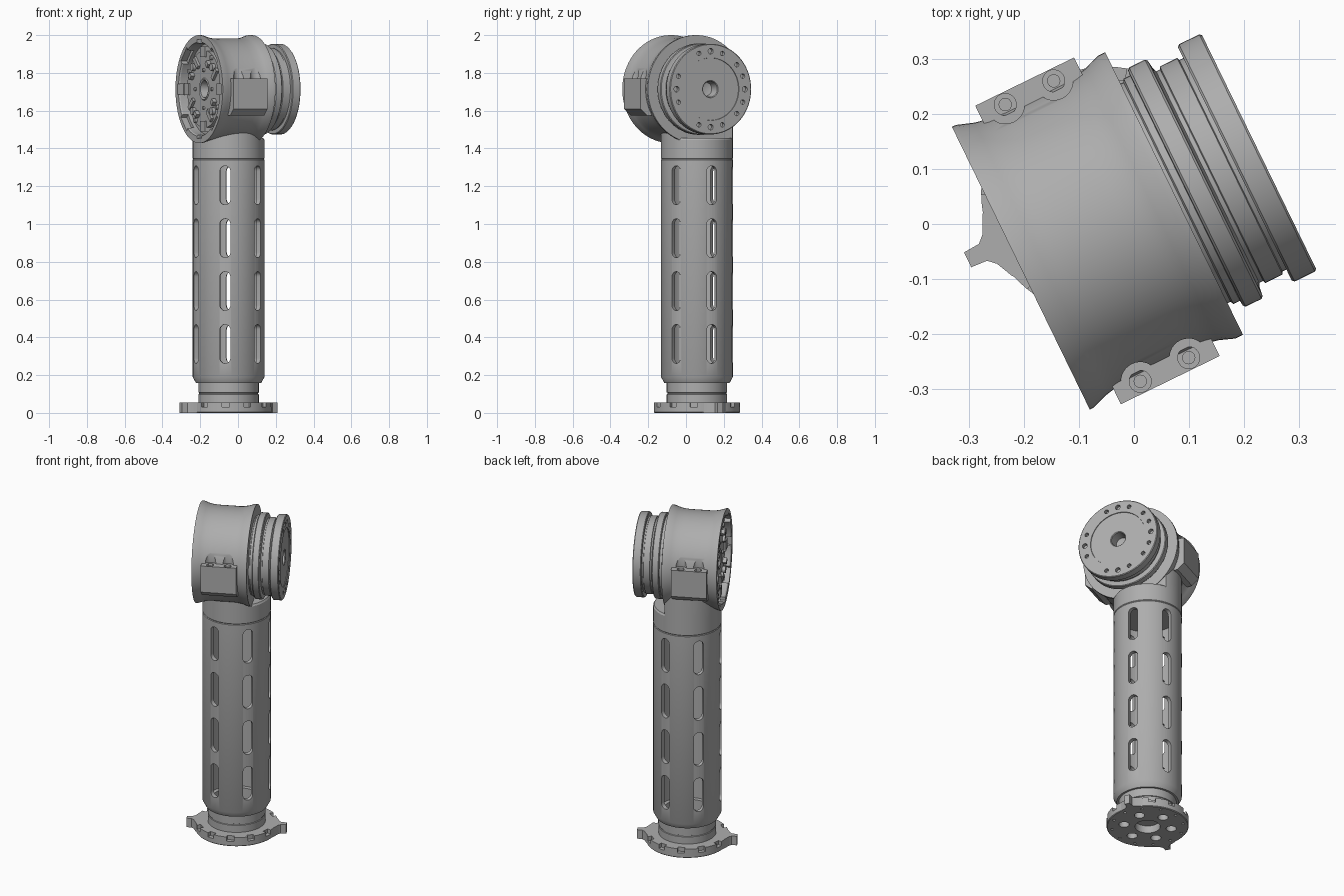
import bpy, bmesh, math
from math import radians, sin, cos, pi
from mathutils import Matrix, Vector

cube = bpy.data.objects.get("Cube")
if cube:
    bpy.data.objects.remove(cube, do_unlink=True)

grey = bpy.data.materials.new("machined_grey")
grey.use_nodes = True
GREY = (0.42, 0.42, 0.42, 1)
grey.diffuse_color = GREY
grey.node_tree.nodes["Principled BSDF"].inputs["Base Color"].default_value = GREY

T = lambda x, y, z: Matrix.Translation((x, y, z))
RZ = lambda deg: Matrix.Rotation(radians(deg), 4, 'Z')
LAY = Matrix.Rotation(pi / 2, 4, 'Y')        # lays a z axis along x
YAW = 26
COL = T(-0.05, 0.058, 0)                     # column axis
HEAD = T(-0.008, 0.016, 1.714) @ RZ(YAW)     # head frame, x along its axis
AXIS = HEAD @ LAY


def lathe(bm, profile, mat, seg=72, closed=False):
    """Spin (radius, height) points; open profiles start and end on the axis."""
    rings = []
    for r, z in profile:
        n = 1 if r == 0 else seg
        rings.append([bm.verts.new(mat @ Vector((r * cos(2 * pi * i / seg), r * sin(2 * pi * i / seg), z)))
                      for i in range(n)])
    pairs = list(zip(rings, rings[1:])) + ([(rings[-1], rings[0])] if closed else [])
    for a, b in pairs:
        for i in range(seg):
            quad = [a[i % len(a)], a[(i + 1) % len(a)], b[(i + 1) % len(b)], b[i % len(b)]]
            bm.faces.new(list(dict.fromkeys(quad)))


def prism(bm, pts, h, mat):
    low = [bm.verts.new(mat @ Vector((x, y, 0))) for x, y in pts]
    high = [bm.verts.new(mat @ Vector((x, y, h))) for x, y in pts]
    bm.faces.new(low)
    bm.faces.new(high)
    for i in range(len(pts)):
        j = (i + 1) % len(pts)
        bm.faces.new([low[i], low[j], high[j], high[i]])


def cyl(bm, r, h, mat, seg=24):
    prism(bm, [(r * cos(2 * pi * i / seg), r * sin(2 * pi * i / seg)) for i in range(seg)], h, mat)


def box(bm, x0, x1, y0, y1, z0, z1, mat):
    prism(bm, [(x0, y0), (x1, y0), (x1, y1), (x0, y1)], z1 - z0, mat @ T(0, 0, z0))


def part(name, bm):
    bmesh.ops.recalc_face_normals(bm, faces=bm.faces)
    me = bpy.data.meshes.new(name)
    bm.to_mesh(me)
    bm.free()
    ob = bpy.data.objects.new(name, me)
    bpy.context.collection.objects.link(ob)
    me.materials.append(grey)
    return ob


def cut(ob, bm):
    cutter = part("cutter", bm)
    cutter.hide_render = True
    mod = ob.modifiers.new("cut", 'BOOLEAN')
    mod.operation, mod.solver, mod.object = 'DIFFERENCE', 'EXACT', cutter
    dg = bpy.context.evaluated_depsgraph_get()
    ob_mesh = bpy.data.meshes.new_from_object(ob.evaluated_get(dg))
    ob.modifiers.clear()
    ob.data = ob_mesh
    bpy.data.objects.remove(cutter, do_unlink=True)


def turned(name, profile, mat, closed=False):
    bm = bmesh.new()
    lathe(bm, profile, mat, closed=closed)
    return part(name, bm)


# Base flange: disc with rim notches and bolt holes
base = turned("base_flange", [(0, 0), (0.224, 0), (0.228, 0.004), (0.228, 0.055), (0, 0.055)], COL)
bm = bmesh.new()
for k in range(12):
    if k % 6:
        box(bm, 0.205, 0.26, -0.02, 0.02, 0.03, 0.08, COL @ RZ(YAW + 30 * k))
    cyl(bm, 0.008, 0.03, COL @ RZ(YAW + 15 + 30 * k) @ T(0.2, 0, -0.01), 12)
for k in range(6):
    cyl(bm, 0.029, 0.045, COL @ RZ(30 + 60 * k) @ T(0.133, 0, -0.01))
cyl(bm, 0.07, 0.055, COL @ T(0, 0, -0.01), 48)
cut(base, bm)

# Locating tabs on the flange
for side, turn in (("left", 0), ("right", 180)):
    bm = bmesh.new()
    half = [(0.2, 0.09), (0.222, 0.06), (0.236, 0.03), (0.25, 0.017), (0.281, 0.015)]
    prism(bm, half + [(x, -y) for x, y in reversed(half)], 0.055, COL @ RZ(YAW + turn))
    part("base_tab_" + side, bm)

# Base neck with a small groove
turned("base_neck", [(0.14, 0.05), (0.16, 0.05), (0.16, 0.098), (0.156, 0.1), (0.156, 0.106),
                     (0.16, 0.108), (0.16, 0.165), (0.14, 0.165)], COL, True)

# Slotted hollow column
column = turned("column_tube", [(0.14, 0.157), (0.172, 0.157), (0.19, 0.19), (0.19, 1.34), (0.187, 1.344),
                                (0.165, 1.344), (0.165, 0.19), (0.14, 0.19)], COL, True)
W, L = 0.028, 0.075
stadium = [(s * L + W * cos(a), W * sin(a)) for s, start in ((1, -pi / 2), (-1, pi / 2))
           for a in [start + pi * i / 10 for i in range(11)]]
bm = bmesh.new()
for k in range(6):
    for row in range(4):
        prism(bm, stadium, 0.15, COL @ RZ(24.5 + 60 * k) @ T(0.1, 0, 0.365 + 0.28 * row) @ LAY)
cut(column, bm)

# Collar on top of the column
turned("collar", [(0, 1.344), (0.187, 1.344), (0.19, 1.348), (0.19, 1.445), (0.184, 1.455), (0, 1.455)], COL)

# Neck blending the collar into the head
neck = turned("head_neck", [(0, 1.44), (0.19, 1.44), (0.19, 1.63), (0, 1.63)], COL)
bm = bmesh.new()
box(bm, 0.085, 0.4, -0.4, 0.4, -0.4, 0.1, HEAD)
cut(neck, bm)
bm = bmesh.new()
cyl(bm, 0.255, 0.6, AXIS @ T(0, 0, -0.3), 72)
cut(neck, bm)

# Head housing: waisted drum, recessed on its rear face
housing = turned("head_housing", [
    (0, -0.12), (0.036, -0.12), (0.045, -0.19), (0.055, -0.195), (0.06, -0.19), (0.205, -0.19), (0.205, -0.165),
    (0.243, -0.165), (0.245, -0.213), (0.25, -0.22), (0.286, -0.22), (0.286, -0.212), (0.275, -0.18),
    (0.27, -0.155), (0.268, -0.12), (0.268, -0.01), (0.27, 0.02), (0.275, 0.045), (0.286, 0.075),
    (0.286, 0.09), (0, 0.09)], AXIS)
bm = bmesh.new()
for k in range(8):
    wide = 0.05 if k % 2 else 0.028
    box(bm, 0.225, 0.262, -wide, wide, -0.25, -0.185, AXIS @ RZ(45 * k))
cut(housing, bm)


# Bolt pads on both sides of the head
def bolts(r, z0, z1):
    bm = bmesh.new()
    for s in (-1, 1):
        for u in (-0.115, -0.017):
            cyl(bm, r, z1 - z0, HEAD @ T(u, s * 0.28, z0), 32)
    return bm


cut(housing, bolts(0.035, 0.055, 0.15))
for s, side in ((1, "left"), (-1, "right")):
    bm = bmesh.new()
    profile = [(0.2, -0.14), (0.262, -0.14), (0.302, -0.105), (0.302, 0.055), (0.2, 0.055)]
    stand = Matrix(((0, 0, 1, 0), (s, 0, 0, 0), (0, 1, 0, 0), (0, 0, 0, 1)))
    prism(bm, profile, 0.2, HEAD @ T(-0.165, 0, 0) @ stand)
    pad = part("bolt_pad_" + side, bm)
    cut(pad, bolts(0.02, 0.03, 0.08))
bm = bolts(0.012, 0.02, 0.045)
part("pad_screws", bm)

# Rear face fittings: standoffs, clamps and screws
bm = bmesh.new()
for k in range(4):
    M = AXIS @ RZ(45 + 90 * k)
    cyl(bm, 0.02, 0.02, M @ T(0.165, 0, -0.208), 20)
    box(bm, 0.12, 0.19, 0.03, 0.055, -0.204, -0.185, M)
    box(bm, 0.13, 0.155, -0.06, -0.03, -0.212, -0.185, M)
    cyl(bm, 0.012, 0.015, M @ T(0.185, -0.05, -0.203), 16)
    box(bm, 0.17, 0.225, -0.03, 0.03, -0.2, -0.16, M @ RZ(45))
    cyl(bm, 0.009, 0.012, M @ RZ(45) @ T(0.1, 0, -0.2), 16)
part("rear_fittings", bm)

# Output stack: stepped rings ending in the mounting disc
output = turned("output_disc", [
    (0, 0.08), (0.222, 0.08), (0.222, 0.096), (0.228, 0.099), (0.228, 0.112), (0.238, 0.113), (0.242, 0.117),
    (0.242, 0.149), (0.238, 0.153), (0.222, 0.155), (0.214, 0.158), (0.214, 0.166), (0.219, 0.168),
    (0.219, 0.203), (0.214, 0.205), (0.214, 0.213), (0.236, 0.213), (0.24, 0.217), (0.24, 0.258),
    (0.236, 0.262), (0.166, 0.262), (0.165, 0.258), (0.046, 0.258), (0.042, 0.254), (0.036, 0.2),
    (0, 0.19)], AXIS)
bm = bmesh.new()
angles = [90 * k + d for k in range(4) for d in (-20, 0, 20)] + [50, 130]
for a in angles:
    cyl(bm, 0.012 if a % 90 else 0.015, 0.04, AXIS @ RZ(a) @ T(0, 0, 0.24) @ T(0.201, 0, 0), 16)
cut(output, bm)

# Smooth shading with crisp edges
bpy.ops.object.select_all(action='DESELECT')
for ob in bpy.context.collection.objects:
    if ob.type == 'MESH' and grey.name in ob.data.materials:
        ob.select_set(True)
        bpy.context.view_layer.objects.active = ob
bpy.ops.object.shade_smooth_by_angle(angle=radians(30))
